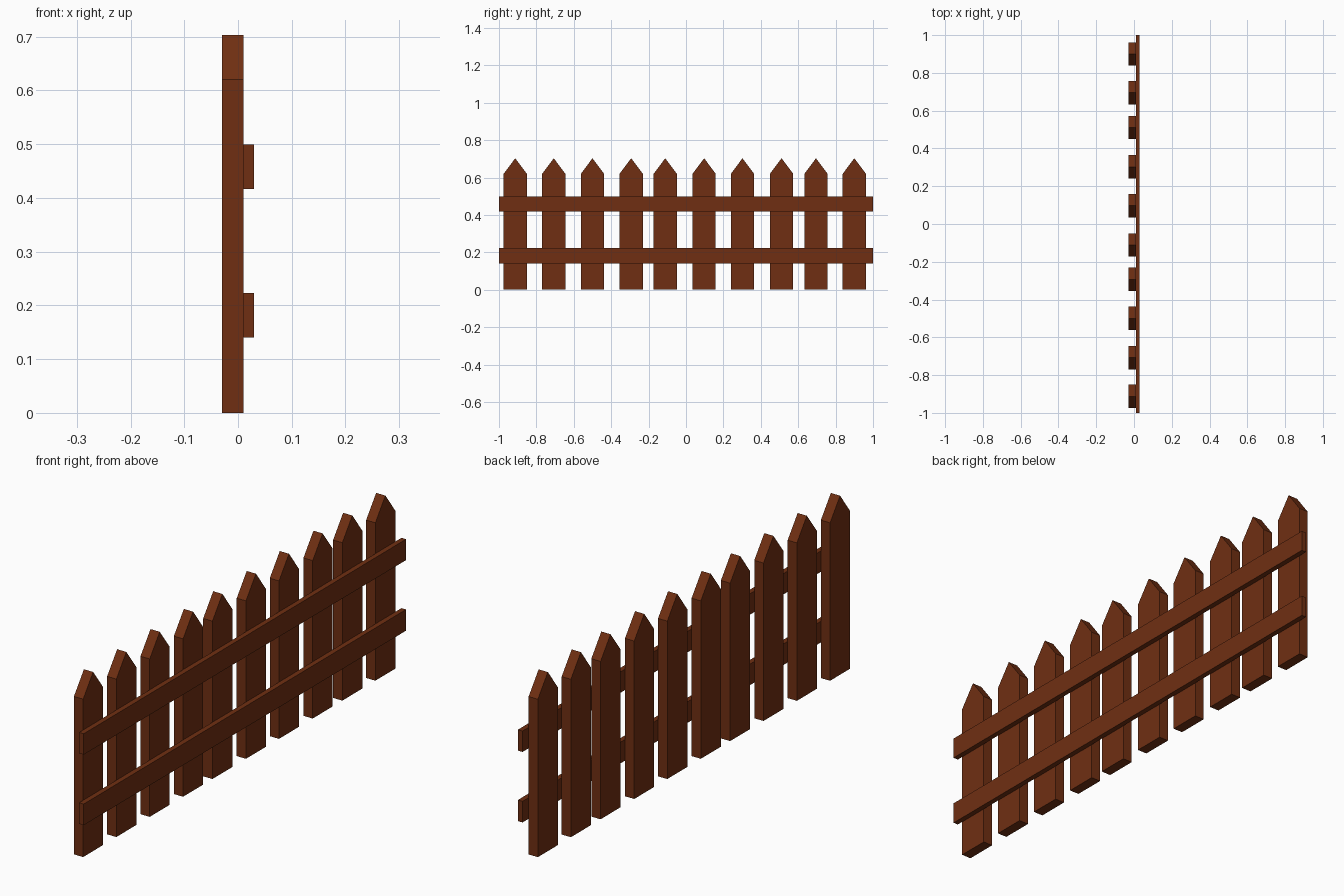
import bpy

if "Cube" in bpy.data.objects:
    bpy.data.objects.remove(bpy.data.objects["Cube"])

wood = bpy.data.materials.new("brown_wood")
wood.diffuse_color = (0.16, 0.028, 0.006, 1)
wood.use_nodes = True
wood.node_tree.nodes["Principled BSDF"].inputs["Base Color"].default_value = wood.diffuse_color


def plank(name, profile, x0, x1, y=0.0):
    """Extrude a (y, z) outline from x0 to x1."""
    n = len(profile)
    verts = [(x, y + py, pz) for x in (x0, x1) for py, pz in profile]
    faces = [tuple(reversed(range(n))), tuple(range(n, 2 * n))]
    faces += [(i, (i + 1) % n, n + (i + 1) % n, n + i) for i in range(n)]
    mesh = bpy.data.meshes.new(name)
    mesh.from_pydata(verts, [], faces)
    mesh.materials.append(wood)
    obj = bpy.data.objects.new(name, mesh)
    bpy.context.collection.objects.link(obj)
    return obj


# Pointed pickets, slightly unevenly spaced
w = 0.062
picket = [(-w, 0), (w, 0), (w, 0.62), (0, 0.703), (-w, 0.62)]
centres = [-0.913, -0.707, -0.5, -0.293, -0.111, 0.097, 0.302, 0.511, 0.695, 0.9]
for i, y in enumerate(centres):
    plank(f"picket_{i + 1}", picket, -0.03, 0.01, y)

# Two horizontal rails on the +x side
for name, z0, z1 in (("lower_rail", 0.14, 0.223), ("upper_rail", 0.417, 0.499)):
    plank(name, [(-1, z0), (1, z0), (1, z1), (-1, z1)], 0.01, 0.03)
